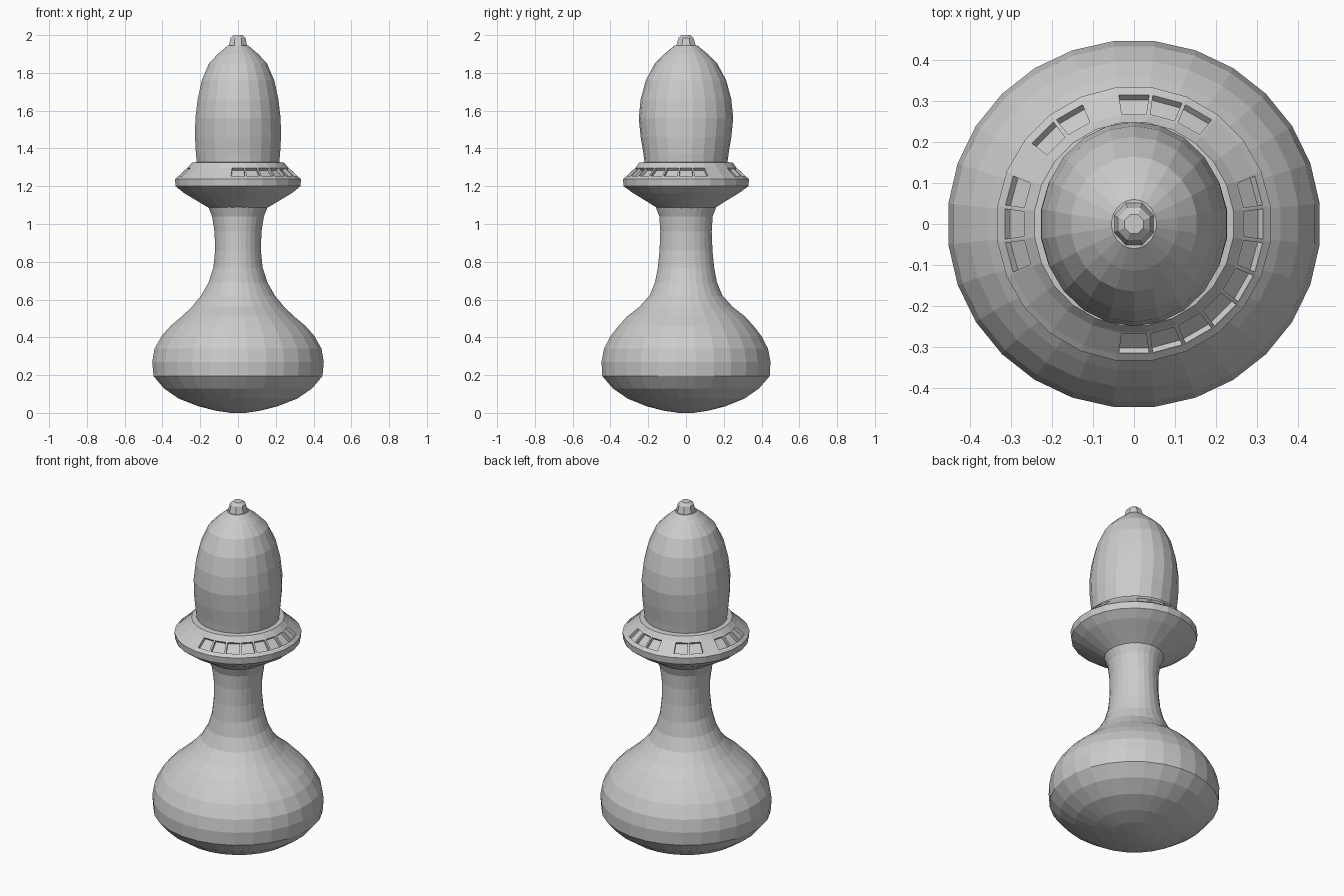
import bpy, bmesh
from math import cos, sin, radians, pi


def lathe(name, rings, sides=24, slot_ring=None, slots=()):
    """Closed faceted solid from (z, x radius, y radius) rings; chosen faces of one ring become recesses."""
    bm = bmesh.new()
    loops = []
    for z, rx, ry in rings:
        loops.append([bm.verts.new((rx * cos(2 * pi * (i + 0.5) / sides),
                                    ry * sin(2 * pi * (i + 0.5) / sides), z))
                      for i in range(sides)])
    band = []
    for k in range(len(loops) - 1):
        a, b = loops[k], loops[k + 1]
        for i in range(sides):
            j = (i + 1) % sides
            f = bm.faces.new((a[i], a[j], b[j], b[i]))
            if k == slot_ring and (i + 1) % sides in slots:
                band.append(f)
    bm.faces.new(loops[0][::-1])
    bm.faces.new(loops[-1])
    bmesh.ops.recalc_face_normals(bm, faces=bm.faces)
    if band:
        bmesh.ops.inset_individual(bm, faces=band, thickness=0.007)
        res = bmesh.ops.extrude_discrete_faces(bm, faces=band)
        for f in res["faces"]:
            f.normal_update()
            n = f.normal.copy()
            bmesh.ops.translate(bm, verts=f.verts[:], vec=n * -0.018)
    mesh = bpy.data.meshes.new(name)
    bm.to_mesh(mesh)
    bm.free()
    obj = bpy.data.objects.new(name, mesh)
    bpy.context.collection.objects.link(obj)
    return obj


# Bulbous foot with rounded underside, flowing up into the slim neck
lathe("foot_and_neck", [
    (0.0, 0.04, 0.04), (0.012, 0.12, 0.12), (0.035, 0.21, 0.21), (0.075, 0.315, 0.31),
    (0.13, 0.395, 0.39), (0.195, 0.45, 0.446), (0.27, 0.457, 0.45), (0.34, 0.445, 0.437),
    (0.41, 0.405, 0.40), (0.46, 0.36, 0.36), (0.51, 0.30, 0.315), (0.56, 0.247, 0.25),
    (0.62, 0.197, 0.195), (0.69, 0.157, 0.165), (0.77, 0.131, 0.15), (0.86, 0.122, 0.141),
    (0.96, 0.125, 0.137), (1.04, 0.138, 0.142), (1.10, 0.162, 0.165)], 28)

# Flared collar with a ring of shallow rectangular recesses on its upper slope
slot_angles = (15, 60, 75, 90, 120, 135, 165, 180, 195, 270, 285, 300, 315, 330, 345, 0)
lathe("collar", [
    (1.085, 0.155, 0.155), (1.12, 0.215, 0.21), (1.165, 0.29, 0.285), (1.20, 0.333, 0.333),
    (1.238, 0.337, 0.337), (1.25, 0.322, 0.322), (1.30, 0.268, 0.268), (1.325, 0.245, 0.25),
    (1.33, 0.20, 0.20)],
    24, 5, {a // 15 for a in slot_angles})

# Tall rounded head
lathe("head", [
    (1.30, 0.217, 0.217), (1.37, 0.225, 0.225), (1.46, 0.230, 0.24), (1.56, 0.228, 0.25),
    (1.66, 0.216, 0.24), (1.76, 0.194, 0.213), (1.85, 0.155, 0.165), (1.90, 0.108, 0.115),
    (1.945, 0.055, 0.06)], 22)

# Small button on top
lathe("tip", [(1.92, 0.06, 0.064), (1.945, 0.052, 0.056), (1.985, 0.043, 0.043), (2.0, 0.025, 0.025)], 8)
